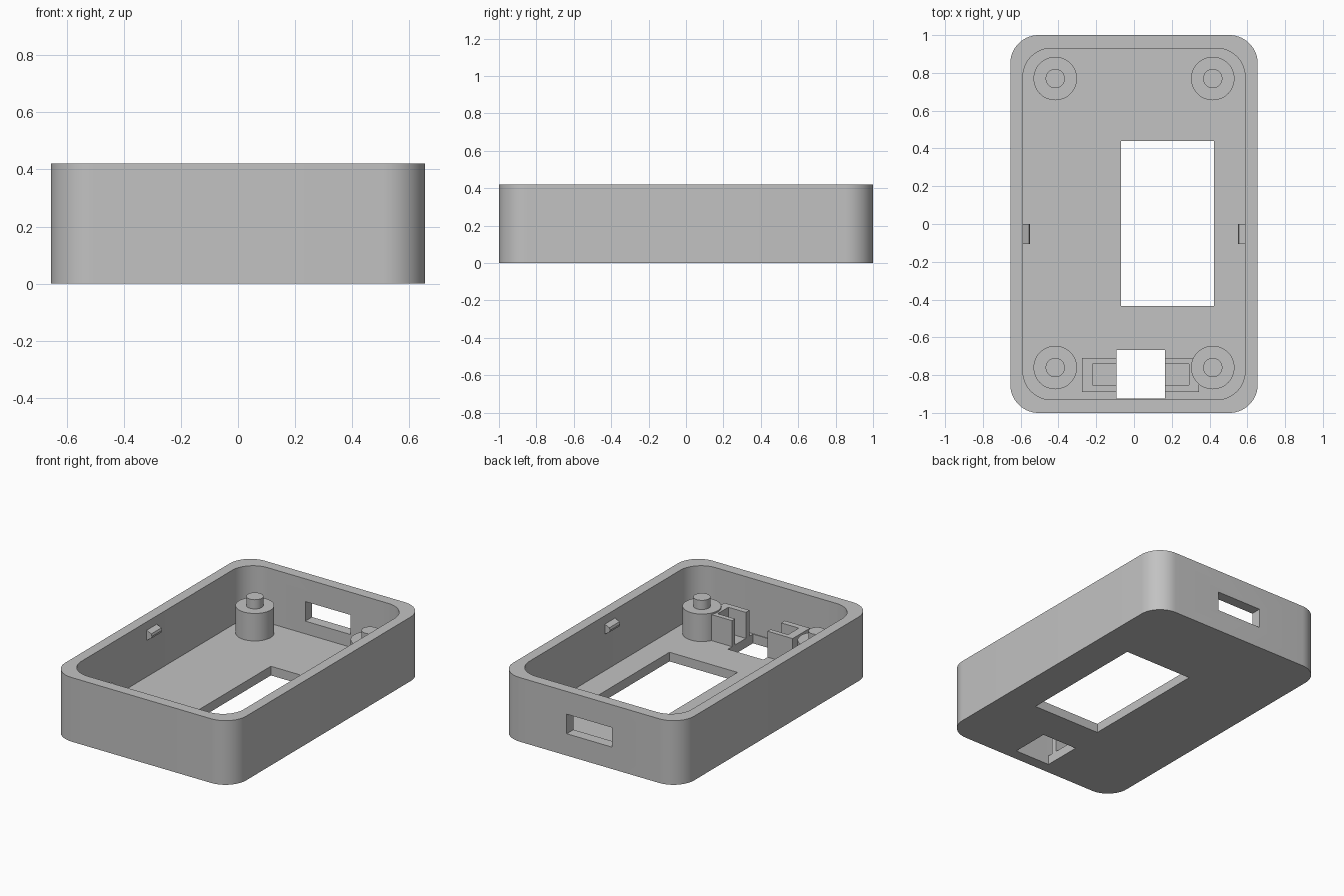
import bpy, bmesh
from math import cos, sin, pi, radians

cube = bpy.data.objects.get("Cube")
if cube:
    bpy.data.objects.remove(cube, do_unlink=True)

HEIGHT, FLOOR, SINK = 0.42, 0.06, 0.02

grey = bpy.data.materials.new("plain grey plastic")
grey.use_nodes = True
colour = (0.54, 0.54, 0.54, 1)
grey.diffuse_color = colour
grey.node_tree.nodes["Principled BSDF"].inputs["Base Color"].default_value = colour


def prism(name, outline, start, end, axis="Z"):
    """Extrude a closed 2D outline along Z, or an (x, z) outline along Y."""
    place = (lambda a, b, t: (a, b, t)) if axis == "Z" else (lambda a, b, t: (a, t, b))
    bm = bmesh.new()
    low = [bm.verts.new(place(a, b, start)) for a, b in outline]
    high = [bm.verts.new(place(a, b, end)) for a, b in outline]
    bm.faces.new(low)
    bm.faces.new(high)
    for i in range(len(low)):
        j = (i + 1) % len(low)
        bm.faces.new((low[i], low[j], high[j], high[i]))
    bmesh.ops.recalc_face_normals(bm, faces=bm.faces)
    mesh = bpy.data.meshes.new(name)
    bm.to_mesh(mesh)
    bm.free()
    mesh.materials.append(grey)
    obj = bpy.data.objects.new(name, mesh)
    bpy.context.collection.objects.link(obj)
    return obj


def rect(x0, x1, y0, y1):
    return [(x0, y0), (x1, y0), (x1, y1), (x0, y1)]


def circle(cx, cy, r, n=48):
    return [(cx + r * cos(2 * pi * i / n), cy + r * sin(2 * pi * i / n)) for i in range(n)]


def rounded_rect(hx, hy, r, steps=14):
    points = []
    for k, (sx, sy) in enumerate(((1, 1), (-1, 1), (-1, -1), (1, -1))):
        for i in range(steps + 1):
            a = (k + i / steps) * pi / 2
            points.append((sx * (hx - r) + r * cos(a), sy * (hy - r) + r * sin(a)))
    return points


def smooth(obj):
    bpy.ops.object.select_all(action="DESELECT")
    obj.select_set(True)
    bpy.context.view_layer.objects.active = obj
    bpy.ops.object.shade_smooth_by_angle(angle=radians(30))


def cut(obj, cutters):
    for cutter in cutters:
        mod = obj.modifiers.new(cutter.name, "BOOLEAN")
        mod.operation = "DIFFERENCE"
        mod.solver = "EXACT"
        mod.object = cutter
    graph = bpy.context.evaluated_depsgraph_get()
    mesh = bpy.data.meshes.new_from_object(obj.evaluated_get(graph))
    obj.modifiers.clear()
    obj.data = mesh
    for cutter in cutters:
        bpy.data.objects.remove(cutter, do_unlink=True)


# Open tray with a display window, a switch opening and a cable slot
case = prism("case_shell", rounded_rect(0.655, 1.0, 0.15), 0, HEIGHT)
cut(case, [
    prism("cavity", rounded_rect(0.588, 0.93, 0.15), FLOOR, 1),
    prism("display_window", rect(-0.07, 0.423, -0.433, 0.44), -1, 0.2),
    prism("switch_opening", rect(-0.093, 0.163, -0.925, -0.667), -1, 0.2),
    prism("cable_slot", rect(-0.164, 0.164, 0.143, 0.271), 0.8, 1.2, "Y"),
])
smooth(case)

# Four stepped mounting posts
for end, y in (("back", 0.77), ("front", -0.76)):
    for side, x in (("left", 0.417), ("right", -0.417)):
        smooth(prism(f"{end}_{side}_post", circle(x, y, 0.115), FLOOR - SINK, 0.24))
        smooth(prism(f"{end}_{side}_pin", circle(x, y, 0.051, 32), 0.22, 0.30))

# U-shaped switch holders on either side of the opening
for side, near, inner, far in (("left", 0.163, 0.29, 0.345), ("right", -0.093, -0.22, -0.275)):
    outline = [(near, -0.89), (far, -0.89), (far, -0.71), (near, -0.71),
               (near, -0.742), (inner, -0.742), (inner, -0.852), (near, -0.852)]
    prism(f"{side}_switch_holder", outline, FLOOR - SINK, 0.23)

# Small snap ridges on the long walls
for side, s in (("left", 1), ("right", -1)):
    profile = [(s * 0.60, 0.30), (s * 0.588, 0.30), (s * 0.555, 0.32),
               (s * 0.55, 0.335), (s * 0.555, 0.35), (s * 0.588, 0.365), (s * 0.60, 0.365)]
    prism(f"{side}_snap_ridge", profile, -0.105, 0, "Y")
